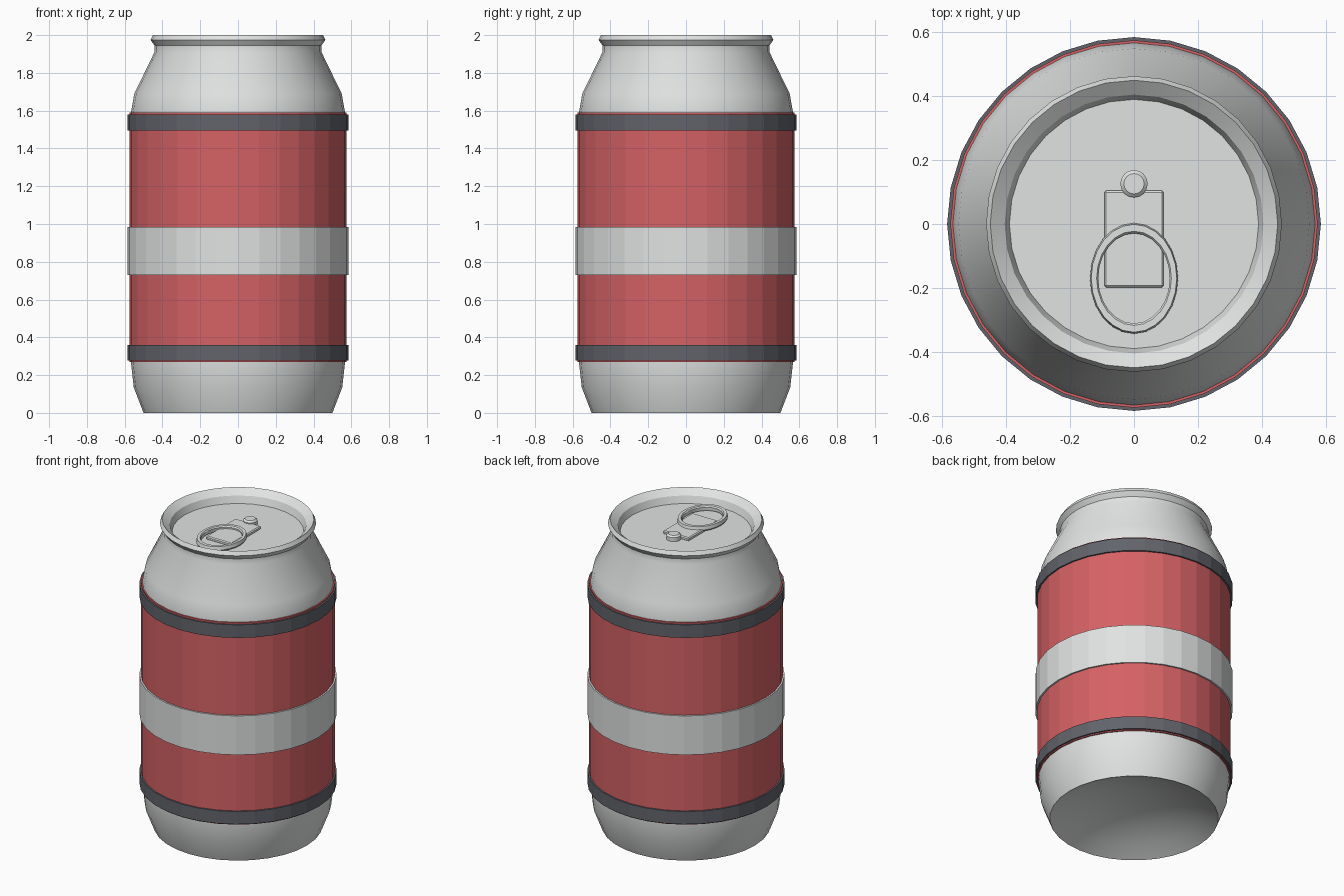
import bpy, bmesh, math
from mathutils import Matrix

cube = bpy.data.objects.get("Cube")
if cube:
    bpy.data.objects.remove(cube, do_unlink=True)


def material(name, r, g, b):
    m = bpy.data.materials.new(name)
    m.use_nodes = True
    m.diffuse_color = (r, g, b, 1)
    m.node_tree.nodes["Principled BSDF"].inputs["Base Color"].default_value = (r, g, b, 1)
    return m


SILVER = material("silver", 0.75, 0.77, 0.76)
RED = material("label red", 0.67, 0.122, 0.13)
DARK = material("dark grey", 0.12, 0.127, 0.147)


def finish(name, bm, mat, smooth_angle=None):
    bmesh.ops.recalc_face_normals(bm, faces=bm.faces)
    me = bpy.data.meshes.new(name)
    bm.to_mesh(me)
    bm.free()
    me.materials.append(mat)
    if smooth_angle:
        me.shade_smooth()
        me.set_sharp_from_angle(angle=math.radians(smooth_angle))
    ob = bpy.data.objects.new(name, me)
    bpy.context.collection.objects.link(ob)
    return ob


def lathe(name, profile, mat, steps=32, closed=False, smooth_angle=None):
    """Spin (radius, height) points around the z axis."""
    bm = bmesh.new()
    vs = [bm.verts.new((r, 0, z)) for r, z in profile]
    es = [bm.edges.new(pair) for pair in zip(vs, vs[1:])]
    if closed:
        es.append(bm.edges.new((vs[-1], vs[0])))
    bmesh.ops.spin(bm, geom=vs + es, cent=(0, 0, 0), axis=(0, 0, 1),
                   angle=math.tau, steps=steps, use_merge=True)
    bmesh.ops.remove_doubles(bm, verts=bm.verts, dist=0.0005)
    return finish(name, bm, mat, smooth_angle)


def sleeve(name, radius, bottom, top, mat):
    inner = 0.56
    return lathe(name, [(inner, bottom), (radius, bottom), (radius, top), (inner, top)],
                 mat, closed=True)


# Can body: domed base, wall, shoulder, rolled rim and recessed lid
LID = 1.92
lathe("can_body", [
    (0, 0.13), (0.14, 0.122), (0.27, 0.095), (0.4, 0.05), (0.5, 0),
    (0.552, 0.135), (0.567, 0.27), (0.567, 1.59), (0.549, 1.69),
    (0.442, 1.91), (0.442, 1.945), (0.463, 1.975), (0.45, 2.0),
    (0.405, 1.965), (0.39, LID), (0, LID)], SILVER, smooth_angle=30)

# Label and the bands around it
sleeve("label", 0.575, 0.27, 1.59, RED)
sleeve("lower_band", 0.585, 0.277, 0.36, DARK)
sleeve("upper_band", 0.585, 1.495, 1.58, DARK)
sleeve("middle_band", 0.585, 0.73, 0.985, SILVER)

# Pull tab plate with softened edges
bm = bmesh.new()
bmesh.ops.create_cube(bm, size=1, matrix=Matrix.Translation((0, -0.047, LID + 0.008))
                      @ Matrix.Diagonal((0.186, 0.304, 0.024, 1)))
bmesh.ops.bevel(bm, geom=bm.edges[:], offset=0.006, segments=1, affect='EDGES')
finish("tab_plate", bm, SILVER)

# Oval pull ring
ring = lathe("pull_ring", [(0.113, 0), (0.134, 0), (0.138, 0.008), (0.134, 0.03),
                           (0.117, 0.03), (0.112, 0.022)], SILVER, steps=24, closed=True,
             smooth_angle=30)
ring.location = (0, -0.17, LID + 0.008)
ring.scale.y = 1.26

# Rivet
rivet = lathe("rivet", [(0, -0.005), (0.043, -0.005), (0.043, 0.026), (0.032, 0.036),
                        (0, 0.036)], SILVER, steps=16, smooth_angle=30)
rivet.location = (0, 0.126, LID)
